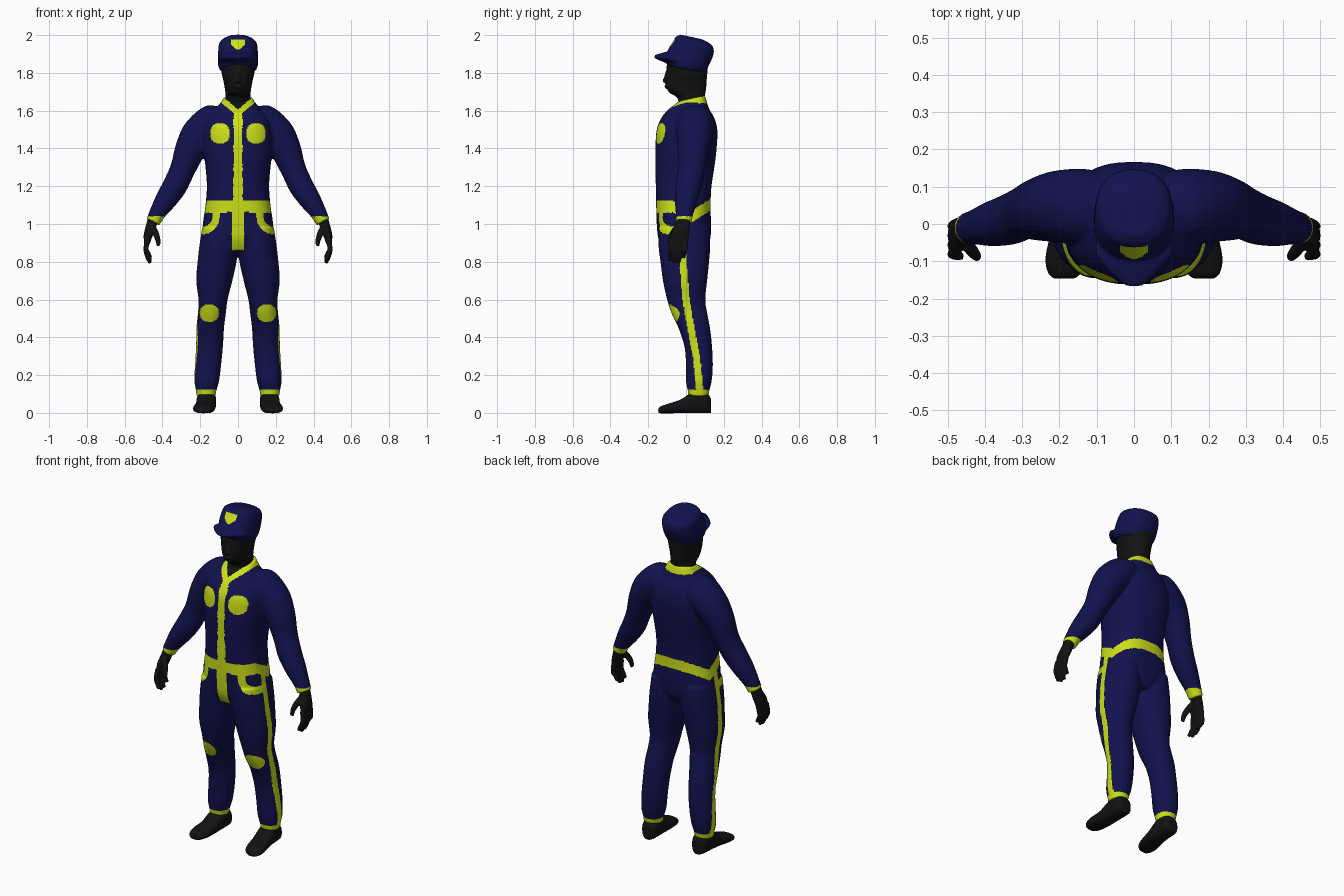
import bpy, bmesh, math
from mathutils import Vector as V


def mat(name, col):
    m = bpy.data.materials.new(name)
    m.diffuse_color = (*col, 1)
    return m


NAVY = mat("navy cloth", (0.006, 0.006, 0.078))
LIME = mat("lime trim", (0.60, 0.75, 0.009))
BLACK = mat("black", (0.006, 0.006, 0.006))
MATS = [NAVY, LIME, BLACK]


# ---------- helpers ----------
def slab(xi, xo, yf, yb, zf, zb=None):
    """Ring given by its x range, front point and back point."""
    zb = zf if zb is None else zb
    return (V(((xi + xo) / 2, (yf + yb) / 2, (zf + zb) / 2)),
            V(((xo - xi) / 2, 0, 0)), V((0, (yb - yf) / 2, (zb - zf) / 2)))


def tube(pts):
    """Rings across a path of (x, y, z, radius, y radius)."""
    out = []
    for i, p in enumerate(pts):
        a, b = pts[max(i - 1, 0)], pts[min(i + 1, len(pts) - 1)]
        t = (V(b[:3]) - V(a[:3])).normalized()
        v = V((0, 1, 0))
        v = (v - t * v.dot(t)).normalized()
        out.append((V(p[:3]), v.cross(t) * p[3], v * p[4]))
    return out


def loft(bm, rings, mirror=False, power=2.0, n=40, sub=5):
    """Closed smooth skin through rings (centre, u axis, v axis)."""
    fine = []
    for i in range(len(rings) - 1):
        q = [rings[max(0, min(len(rings) - 1, i + k))] for k in (-1, 0, 1, 2)]
        for j in range(sub):
            t = j / sub
            w = (-.5 * t + t * t - .5 * t ** 3, 1 - 2.5 * t * t + 1.5 * t ** 3,
                 .5 * t + 2 * t * t - 1.5 * t ** 3, -.5 * t * t + .5 * t ** 3)
            fine.append([sum((q[k][m] * w[k] for k in range(4)), V((0, 0, 0))) for m in range(3)])
    fine.append(rings[-1])
    for s in ((1, -1) if mirror else (1,)):
        loops = []
        for c, u, v in fine:
            loop = []
            for k in range(n):
                a = math.tau * k / n
                ca, sa = math.cos(a), math.sin(a)
                p = c + u * math.copysign(abs(ca) ** (2 / power), ca) \
                    + v * math.copysign(abs(sa) ** (2 / power), sa)
                loop.append(bm.verts.new((p.x * s, p.y, p.z)))
            loops.append(loop)
        for a, b in zip(loops, loops[1:]):
            for k in range(n):
                bm.faces.new((a[k], a[(k + 1) % n], b[(k + 1) % n], b[k]))
        bm.faces.new(loops[0])
        bm.faces.new(loops[-1])


def finish(bm, name, voxel, rule, iterations=5):
    """Fuse the overlapping lofts into one skin and colour faces by rule."""
    bmesh.ops.recalc_face_normals(bm, faces=bm.faces)
    me = bpy.data.meshes.new(name)
    bm.to_mesh(me)
    bm.free()
    ob = bpy.data.objects.new(name, me)
    bpy.context.collection.objects.link(ob)
    r = ob.modifiers.new("fuse", 'REMESH')
    r.mode, r.voxel_size = 'VOXEL', voxel
    s = ob.modifiers.new("soften", 'SMOOTH')
    s.factor, s.iterations = 0.5, iterations
    dg = bpy.context.evaluated_depsgraph_get()
    new = bpy.data.meshes.new_from_object(ob.evaluated_get(dg))
    ob.modifiers.clear()
    ob.data = new
    new.materials.clear()
    for m in MATS:
        new.materials.append(m)
    for p in new.polygons:
        c = p.center
        p.material_index = MATS.index(rule(abs(c.x), c.y, c.z))
        p.use_smooth = True


def ramp(z, table):
    for (z0, y0), (z1, y1) in zip(table, table[1:]):
        if z >= z1:
            return y0 + (y1 - y0) * (z - z0) / (z1 - z0)
    return table[-1][1]


# ---------- coverall: torso, arms and legs ----------
suit = bmesh.new()
torso = [(.11, -.12, .10, .86), (.183, -.146, .128, .92), (.186, -.155, .132, 1.0),
         (.172, -.158, .130, 1.1), (.165, -.160, .135, 1.2), (.172, -.162, .150, 1.3),
         (.184, -.162, .162, 1.4), (.182, -.155, .166, 1.5), (.160, -.128, .148, 1.565),
         (.118, -.090, .122, 1.61), (.088, -.050, .108, 1.64, 1.655), (.078, -.038, .100, 1.65, 1.68)]
loft(suit, [slab(-t[0], *t) for t in torso], power=2.5)
loft(suit, tube([(.05, .03, 1.53, .07, .09), (.13, .045, 1.535, .098, .102), (.20, .047, 1.475, .098, .097),
                 (.253, .04, 1.393, .082, .085), (.293, .03, 1.29, .067, .072), (.335, .012, 1.2, .065, .068),
                 (.383, .0, 1.125, .057, .060), (.425, -.008, 1.06, .044, .047), (.45, -.012, 1.01, .038, .042)]),
     mirror=True)
leg = [(.01, .19, -.145, .125, .98), (.0, .205, -.145, .128, .88), (.008, .214, -.135, .122, .8),
       (.03, .221, -.122, .112, .7), (.055, .209, -.10, .102, .6), (.064, .212, -.078, .112, .53),
       (.074, .220, -.04, .127, .45), (.08, .222, -.008, .138, .35), (.09, .228, .0, .142, .25),
       (.10, .231, .0, .136, .17), (.115, .222, .01, .123, .115), (.118, .220, .012, .12, .09)]
loft(suit, [slab(*t) for t in leg], mirror=True, power=2.2)


def suit_rule(x, y, z):
    if x > .38:                                            # cuffs
        return LIME if z < 1.04 else NAVY
    if z > 1.57 and x < .09:                               # V collar
        if y < .02:
            if z > 1.605 + .9 * x:
                return BLACK
            if z > 1.57 + .8 * x:
                return LIME
        elif z > 1.638:
            return LIME
    if y < -.03:
        if x < (.032 if z < 1.06 else .024) and .86 < z < 1.6:       # front placket
            return LIME
        if abs((x - .095) / .05) ** 2.5 + abs((z - 1.48) / .054) ** 2.5 < 1:   # chest pockets
            return LIME
        if abs((x - .152) / .05) ** 2.3 + abs((z - .528) / .047) ** 2.3 < 1:   # knee pads
            return LIME
        d = math.hypot((x - .185) / .088, (z - 1.045) / .098)
        if .58 < d < 1 and z < 1.09:                       # hip pockets
            return LIME
    if x < .25:                                            # belt, dipping at the hips
        c = 1.093 if y < -.07 else 1.093 - (y + .07) * .53 if y < .03 else 1.04 + (y - .03) * .62
        if abs(z - c) < .031:
            return LIME
    if z < .122:                                           # ankle bands
        return LIME
    ys = ramp(z, [(1.05, -.02), (.85, -.02), (.6, .0), (.4, .035), (.3, .055), (.1, .075)])
    if .15 < x < .25 and z < 1.05 and abs(y - ys) < .019:  # trouser side stripes
        return LIME
    return NAVY


finish(suit, "coverall", .006, suit_rule, 6)

# ---------- head ----------
head = bmesh.new()
skull = [(.066, -.03, .09, 1.58), (.066, -.045, .098, 1.665), (.067, -.088, .103, 1.695),
         (.072, -.106, .108, 1.73), (.079, -.108, .110, 1.765), (.087, -.104, .113, 1.80),
         (.093, -.100, .116, 1.85), (.08, -.08, .10, 1.9)]
loft(head, [slab(-t[0], *t) for t in skull], power=2.1)
loft(head, [slab(-.008, .008, -.11, -.08, 1.805), slab(-.013, .013, -.118, -.08, 1.775),
            slab(-.018, .018, -.125, -.08, 1.757), slab(-.012, .012, -.112, -.08, 1.745)], n=16)   # nose
loft(head, [slab(-.02, .02, -.11, -.08, 1.735), slab(-.025, .025, -.115, -.08, 1.727),
            slab(-.02, .02, -.11, -.08, 1.718)], n=16)                                            # lips
finish(head, "head", .006, lambda x, y, z: BLACK, 3)

# ---------- cap with peak ----------
cap = bmesh.new()
crown = [(.098, -.098, .095, 1.84, 1.80), (.106, -.104, .115, 1.862, 1.83), (.107, -.102, .132, 1.89, 1.862),
         (.105, -.094, .146, 1.925, 1.90), (.101, -.068, .145, 1.967, 1.932), (.086, -.055, .127, 1.99, 1.955),
         (.052, -.03, .085, 2.003, 1.978)]
loft(cap, [slab(-t[0], *t) for t in crown], power=2.3)
peak = [(-.04, .103, 1.862, .030), (-.08, .102, 1.878, .034), (-.11, .085, 1.882, .028),
        (-.14, .055, 1.884, .018), (-.166, .022, 1.886, .008)]
loft(cap, [(V((0, y, z)), V((w, 0, 0)), V((0, 0, h))) for y, w, z, h in peak])
finish(cap, "cap", .005, lambda x, y, z: LIME if y < -.03 and 1.925 < z < 1.976
       and x < .037 * min(1, .25 + (z - 1.925) / .03) else NAVY, 4)

# ---------- hands ----------
hand = bmesh.new()
loft(hand, tube([(.447, -.01, 1.035, .028, .032), (.463, -.02, .98, .027, .040),
                 (.477, -.033, .935, .023, .048), (.482, -.04, .895, .014, .046)]), mirror=True, n=24)
for i, tip in enumerate((.808, .793, .797, .82)):          # fingers, index first
    y = -.075 + .025 * i
    loft(hand, tube([(.481, y, .915, .014, .013), (.487, y - .006, .865, .014, .013),
                     (.478, y - .010, tip + .03, .0125, .012), (.463, y - .012, tip, .010, .010)]),
         mirror=True, n=14)
loft(hand, tube([(.458, -.04, .99, .018, .018), (.436, -.07, .95, .017, .017),
                 (.424, -.085, .915, .014, .014), (.421, -.09, .885, .010, .010)]), mirror=True, n=14)  # thumb
finish(hand, "hands", .005, lambda x, y, z: BLACK, 2)

# ---------- shoes ----------
shoe = bmesh.new()
sole = [(.132, .165, .030, .075), (.112, .166, .046, .105), (.065, .167, .052, .118), (.02, .169, .052, .102),
        (-.03, .173, .053, .070), (-.09, .182, .056, .050), (-.13, .186, .046, .037), (-.147, .188, .028, .024)]
loft(shoe, [(V((x, y, h / 2 - .001)), V((w, 0, 0)), V((0, 0, h / 2 + .001))) for y, x, w, h in sole],
     mirror=True, power=2.6)
finish(shoe, "shoes", .006, lambda x, y, z: BLACK, 3)
